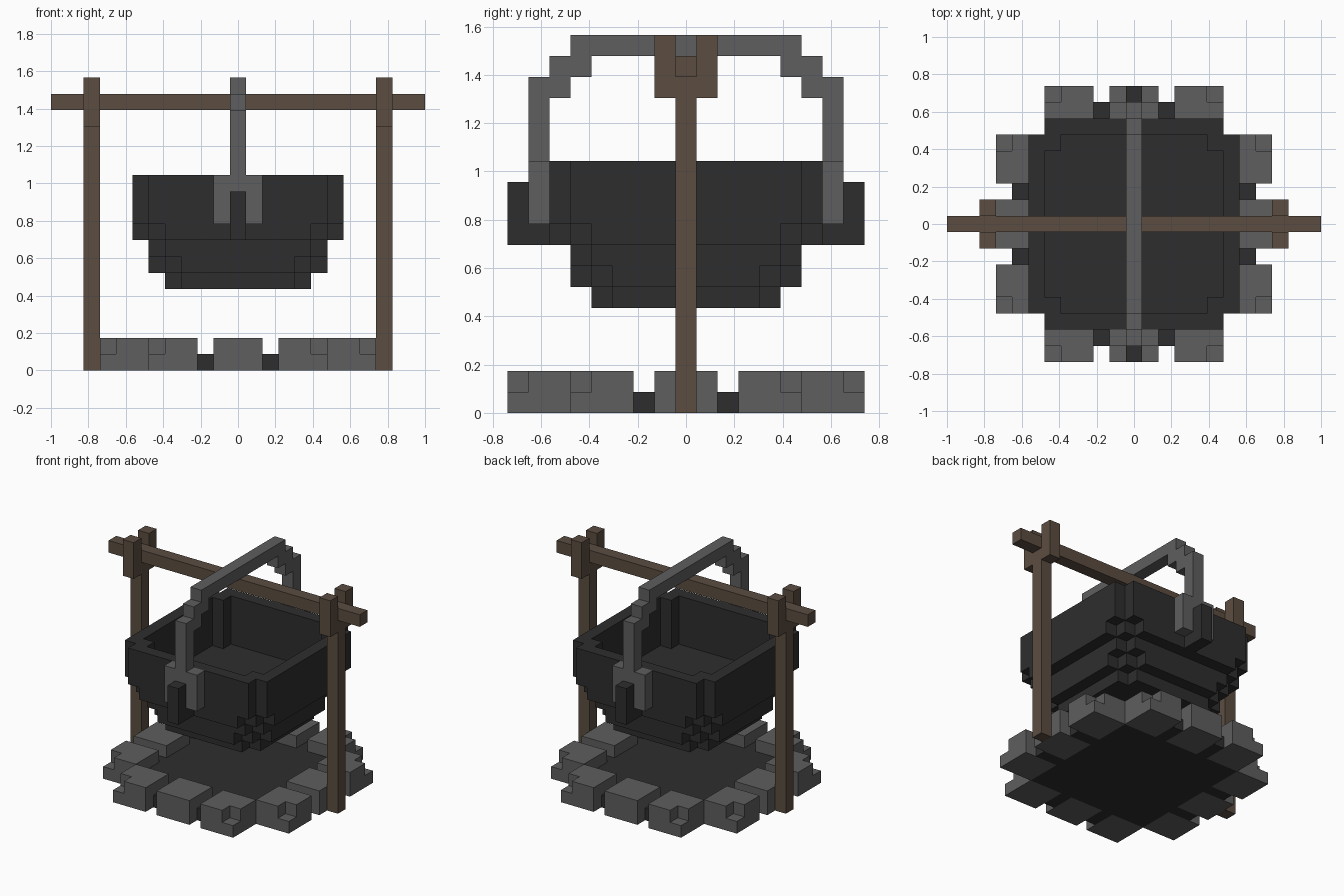
import bpy
import bmesh
from mathutils import Vector

U = 2 / 23  # size of one block

default = bpy.data.objects.get("Cube")
if default:
    bpy.data.objects.remove(default, do_unlink=True)


def material(name, color):
    mat = bpy.data.materials.new(name)
    mat.use_nodes = True
    mat.diffuse_color = (*color, 1)
    bsdf = mat.node_tree.nodes["Principled BSDF"]
    bsdf.inputs["Base Color"].default_value = (*color, 1)
    bsdf.inputs["Roughness"].default_value = 0.9
    return mat


IRON = material("dark iron", (0.027, 0.027, 0.027))
STONE = material("grey stone", (0.112, 0.112, 0.116))
WOOD = material("brown wood", (0.105, 0.073, 0.053))


def box(x, y, z):
    """Blocks in inclusive ranges; x and y are block centres, z counts up from the ground."""
    return {(i, j, k) for i in range(x[0], x[1] + 1)
            for j in range(y[0], y[1] + 1) for k in range(z[0], z[1] + 1)}


def cross(a, b, z):
    """Square layer with notched corners."""
    return box((-a, a), (-b, b), z) | box((-b, b), (-a, a), z)


def mirror(cells, axis):
    return cells | {tuple(-v if n == axis else v for n, v in enumerate(c)) for c in cells}


def turn(cells):
    return cells | {(j, i, k) for i, j, k in cells}


def build(name, cells, mat):
    """Skin a set of blocks with its outer faces and merge the flat areas."""
    bm = bmesh.new()
    for cell in cells:
        centre = Vector(cell) + Vector((0, 0, 0.5))
        for axis in range(3):
            for side in (-1, 1):
                n = Vector((0, 0, 0))
                n[axis] = side
                if tuple(int(v) for v in Vector(cell) + n) in cells:
                    continue
                a = Vector((0, 0, 0))
                a[(axis + 1) % 3] = 0.5
                b = n.cross(a)
                mid = centre + n / 2
                corners = (mid - a - b, mid + a - b, mid + a + b, mid - a + b)
                bm.faces.new([bm.verts.new(c * U) for c in corners])
    bmesh.ops.remove_doubles(bm, verts=bm.verts[:], dist=U / 100)
    bmesh.ops.dissolve_limit(bm, angle_limit=0.01, verts=bm.verts[:], edges=bm.edges[:])
    mesh = bpy.data.meshes.new(name)
    bm.to_mesh(mesh)
    bm.free()
    mesh.materials.append(mat)
    obj = bpy.data.objects.new(name, mesh)
    bpy.context.collection.objects.link(obj)
    return obj


# Fire pit bed, with tongues between the stones
tongues = mirror(mirror(turn(box((2, 2), (6, 7), (0, 0))), 0), 1)
build("fire_bed", box((-5, 5), (-5, 5), (0, 0)) | tongues, IRON)

# Ring of stones; the corner stones have a chipped outer corner
chipped = box((3, 5), (6, 8), (0, 1)) - {(5, 8, 1)}
plain = box((-1, 1), (6, 8), (0, 1))
build("stone_ring", mirror(mirror(turn(chipped | plain), 0), 1), STONE)

# Posts with forked tops, and the beam resting in the forks
post = box((9, 9), (0, 0), (0, 15)) | mirror(box((9, 9), (1, 1), (15, 17)), 1)
build("left_post", post, WOOD)
build("right_post", {(-i, j, k) for i, j, k in post}, WOOD)
build("beam", box((-11, 11), (0, 0), (16, 16)), WOOD)

# Cauldron, stepped tiers with a hollow top
pot = cross(4, 3, (5, 5))
pot |= cross(5, 3, (6, 6)) | cross(4, 4, (6, 6)) | cross(5, 4, (7, 7))
pot |= cross(6, 4, (8, 8)) | cross(5, 5, (8, 8)) | cross(6, 5, (9, 11))
pot -= cross(5, 4, (8, 11))
lugs = mirror(box((0, 0), (7, 8), (8, 10)), 1)
build("cauldron", pot, IRON)
build("handle_lugs", lugs, IRON)

# Stepped carrying handle with brackets around the lugs
handle = box((0, 0), (0, 5), (17, 17))
handle |= box((0, 0), (5, 6), (16, 16)) | box((0, 0), (6, 7), (15, 15))
handle |= box((0, 0), (7, 7), (11, 14)) | box((-1, 1), (7, 7), (9, 11))
build("handle", mirror(handle, 1) - lugs, STONE)
